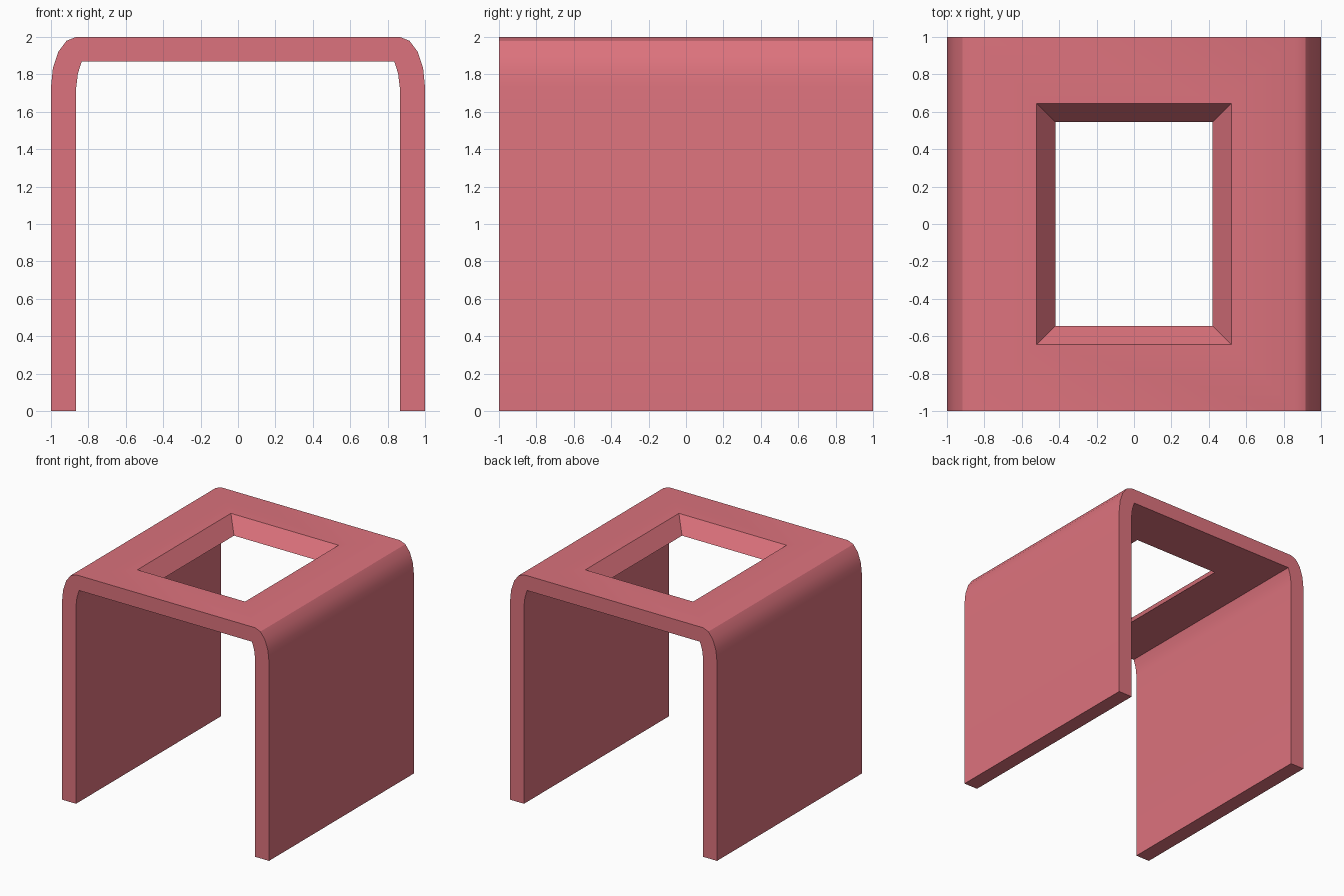
import bpy, bmesh, math

if "Cube" in bpy.data.objects:
    bpy.data.objects.remove(bpy.data.objects["Cube"])

red = bpy.data.materials.new("soft_red")
red.diffuse_color = (0.72, 0.17, 0.205, 1)
red.use_nodes = True
red.node_tree.nodes["Principled BSDF"].inputs["Base Color"].default_value = red.diffuse_color


def loft(name, loop_a, loop_b):
    """Closed solid between two matching loops."""
    bm = bmesh.new()
    a = [bm.verts.new(p) for p in loop_a]
    b = [bm.verts.new(p) for p in loop_b]
    n = len(a)
    bm.faces.new(a)
    bm.faces.new(b)
    for i in range(n):
        j = (i + 1) % n
        bm.faces.new((a[i], a[j], b[j], b[i]))
    bmesh.ops.recalc_face_normals(bm, faces=bm.faces)
    me = bpy.data.meshes.new(name)
    bm.to_mesh(me)
    bm.free()
    ob = bpy.data.objects.new(name, me)
    bpy.context.collection.objects.link(ob)
    me.materials.append(red)
    return ob


# Right half of the arch profile: outer rounded corner, then inner one
outer = [(1, 0)] + [(0.865 + 0.135 * math.cos(t * math.pi / 8),
                     1.73 + 0.27 * math.sin(t * math.pi / 8)) for t in range(5)]
inner = [(0.835, 1.87), (0.856, 1.805), (0.865, 1.73), (0.865, 0)]
profile = (outer + [(-x, z) for x, z in reversed(outer)]
           + [(-x, z) for x, z in reversed(inner[::-1])][::-1]
           + inner)

# Profile order: outer right to left over the top, inner left leg up, inner right leg down
frame = loft("arch_frame", [(x, -1, z) for x, z in profile],
             [(x, 1, z) for x, z in profile])


# Tapered window through the top panel
def rect(z):
    k = 0.1 * (z - 1.87) / 0.13
    return [(sx * (0.42 + k), sy * (0.545 + k), z)
            for sx, sy in ((-1, -1), (1, -1), (1, 1), (-1, 1))]


cutter = loft("window_cutter", rect(1.8), rect(2.1))
cutter.hide_render = True
mod = frame.modifiers.new("window", 'BOOLEAN')
mod.operation = 'DIFFERENCE'
mod.solver = 'EXACT'
mod.object = cutter
bpy.context.view_layer.objects.active = frame
cutter.select_set(False)
frame.select_set(True)
bpy.ops.object.modifier_apply(modifier="window")
bpy.data.objects.remove(cutter)

# Smooth bends with crisp edges
bpy.ops.object.shade_smooth_by_angle(angle=math.radians(30))
